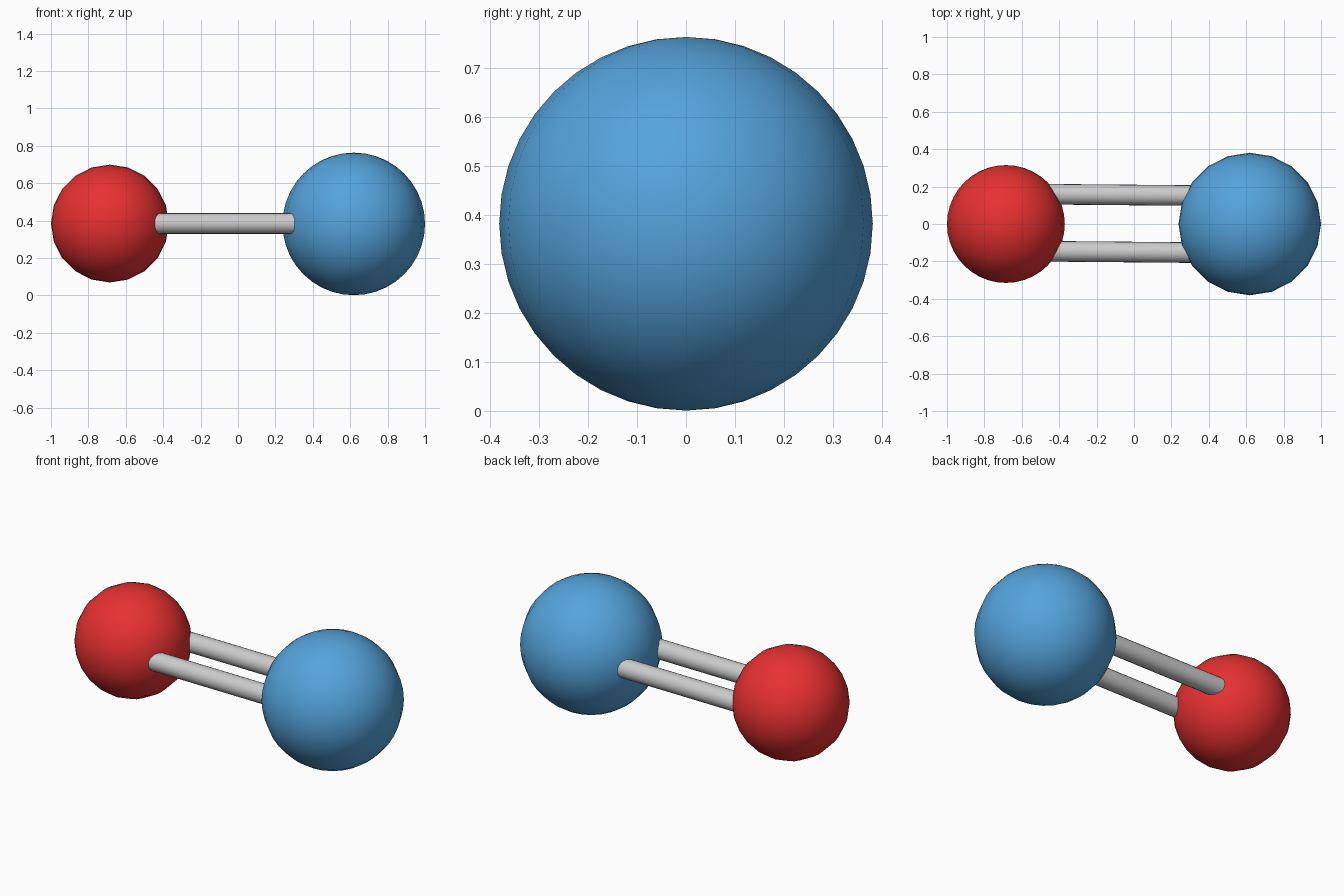
import bpy
from math import pi, atan
from mathutils import Vector

if "Cube" in bpy.data.objects:
    bpy.data.objects.remove(bpy.data.objects["Cube"])


def paint(obj, name, color):
    mat = bpy.data.materials.new(name)
    mat.diffuse_color = (*color, 1)
    mat.use_nodes = True
    mat.node_tree.nodes["Principled BSDF"].inputs["Base Color"].default_value = mat.diffuse_color
    obj.data.materials.append(mat)


def ball(name, radius, location, rotation, color):
    bpy.ops.mesh.primitive_uv_sphere_add(segments=20, ring_count=20, radius=radius,
                                         location=location, rotation=rotation)
    obj = bpy.context.object
    obj.name = name
    bpy.ops.object.shade_smooth()
    paint(obj, name + "_paint", color)


def bar(name, start, end, radius):
    a, b = Vector(start), Vector(end)
    d = b - a
    bpy.ops.mesh.primitive_cylinder_add(vertices=20, radius=radius, depth=d.length,
                                        location=(a + b) / 2,
                                        rotation=d.to_track_quat('Z', 'Y').to_euler())
    bpy.context.object.name = name
    bpy.ops.object.shade_smooth_by_angle(angle=pi / 5)


Z = 0.382
SLOPE = -0.009  # the bars lean very slightly in plan

# Two atoms: the red one has its poles along y, the blue one along z
ball("red_atom", 0.315, (-0.685, 0, Z + 0.002), (pi / 2, 0, 0), (0.8, 0.03, 0.03))
ball("blue_atom", 0.381, (0.619, 0, Z), (0, 0, 0), (0.09, 0.37, 0.72))

# Double bond: two parallel rods running into both atoms
for name, y in (("back_bond", 0.155), ("front_bond", -0.150)):
    x0, x1 = -0.56, 0.47
    bar(name, (x0, y + SLOPE * x0, Z + 0.002), (x1, y + SLOPE * x1, Z + 0.002), 0.055)
